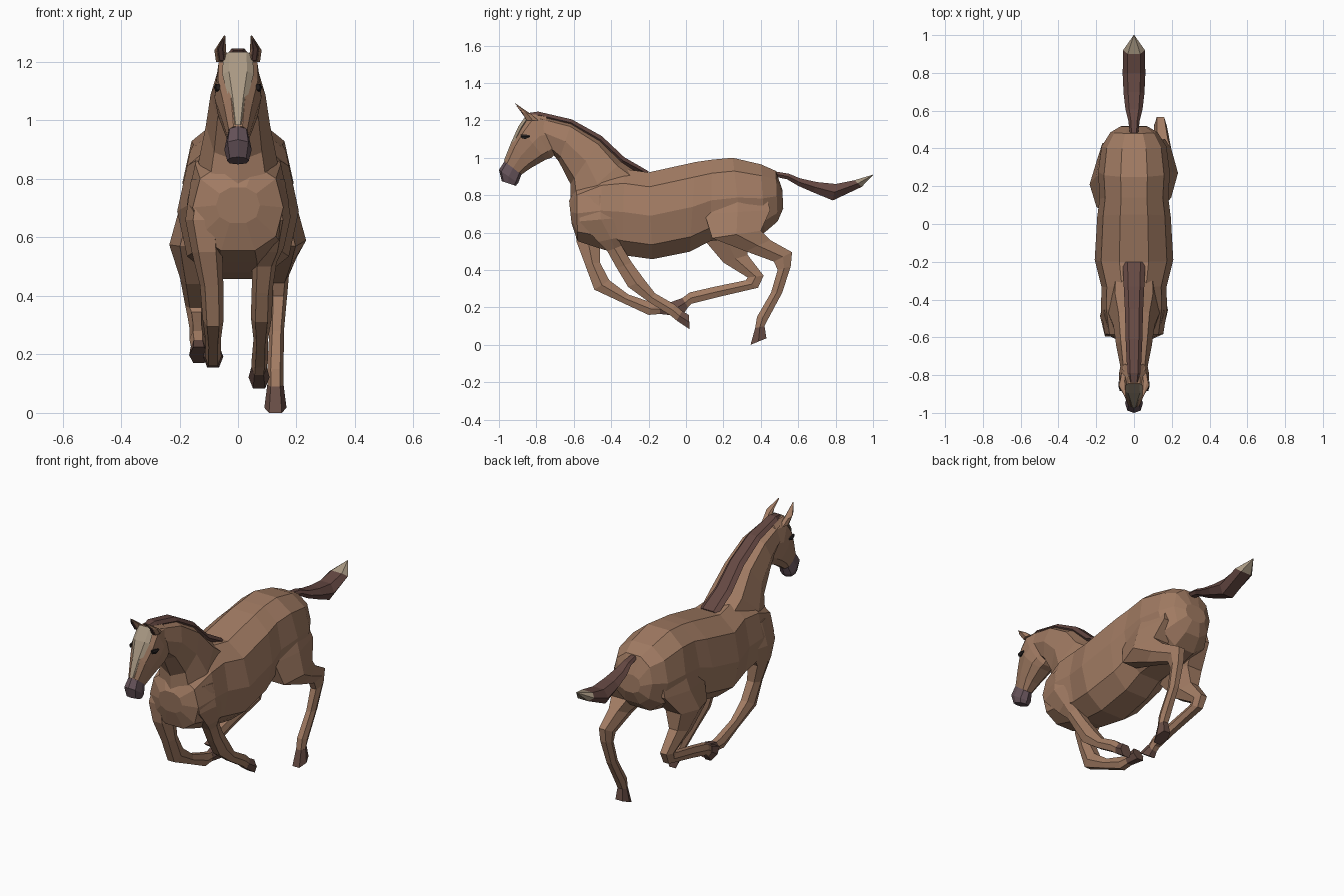
import bpy, bmesh
from math import sin, cos, pi, copysign


def mat(name, r, g, b):
    m = bpy.data.materials.new(name)
    m.diffuse_color = (r, g, b, 1)
    return m


COAT = mat("coat", 0.36, 0.20, 0.125)
DARK = mat("dark_hair", 0.13, 0.065, 0.055)
PALE = mat("pale", 0.40, 0.32, 0.23)
NOSE = mat("nose", 0.13, 0.085, 0.10)
HOOF = mat("hoof", 0.14, 0.075, 0.06)
BLACK = mat("eye", 0.02, 0.015, 0.015)


def loft(name, sections, material, n=6, power=0.8):
    """Skin rings; section = (y, z of one edge, y, z of other edge, half width[, x])."""
    bm = bmesh.new()
    rings = []
    for s in sections:
        y1, z1, y2, z2, w = s[:5]
        cx = s[5] if len(s) > 5 else 0
        ring = []
        top = max(abs(sin(2 * pi * k / n)) for k in range(n)) ** power
        for k in range(n):
            c, v = cos(2 * pi * k / n), sin(2 * pi * k / n)
            c = 0 if abs(c) < 1e-6 else copysign(abs(c) ** power, c)
            v = 0 if abs(v) < 1e-6 else copysign(abs(v) ** power, v) / top
            ring.append(bm.verts.new((cx + w * c,
                                      (y1 + y2) / 2 + v * (y1 - y2) / 2,
                                      (z1 + z2) / 2 + v * (z1 - z2) / 2)))
        rings.append(ring)
    for a, b in zip(rings, rings[1:]):
        for k in range(n):
            j = (k + 1) % n
            bm.faces.new((a[k], a[j], b[j], b[k]))
    bm.faces.new(rings[0])
    bm.faces.new(rings[-1][::-1])
    bmesh.ops.recalc_face_normals(bm, faces=bm.faces)
    me = bpy.data.meshes.new(name)
    bm.to_mesh(me)
    bm.free()
    me.materials.append(material)
    ob = bpy.data.objects.new(name, me)
    bpy.context.collection.objects.link(ob)
    return ob


def extent(me):
    return [max(v.co[i] for v in me.vertices) - min(v.co[i] for v in me.vertices) for i in range(3)]


def merge(body, part):
    """Union a part into the body so no surface is left inside; keep it separate on failure."""
    mod = body.modifiers.new("union", "BOOLEAN")
    mod.operation, mod.solver, mod.object = "UNION", "EXACT", part
    mod.use_self = True
    bpy.context.view_layer.update()
    me = bpy.data.meshes.new_from_object(
        body.evaluated_get(bpy.context.evaluated_depsgraph_get()))
    body.modifiers.remove(mod)
    if len(me.vertices) > len(body.data.vertices) * 0.8:
        old, new, add = extent(body.data), extent(me), extent(part.data)
        if all(q > max(p, r) - 0.005 for p, q, r in zip(old, new, add)):
            body.data = me
            bpy.data.objects.remove(part)


# Barrel, chest and rump
body = loft("body", [
    (-0.625, 0.77, -0.612, 0.65, 0.075), (-0.585, 0.85, -0.58, 0.555, 0.155),
    (-0.45, 0.92, -0.46, 0.515, 0.175), (-0.33, 0.94, -0.34, 0.48, 0.172),
    (-0.20, 0.922, -0.18, 0.458, 0.208), (0.05, 0.977, 0.02, 0.498, 0.195),
    (0.14, 0.99, 0.13, 0.555, 0.182), (0.25, 1.0, 0.30, 0.575, 0.19),
    (0.40, 0.965, 0.42, 0.60, 0.172), (0.48, 0.93, 0.49, 0.66, 0.125),
    (0.515, 0.83, 0.52, 0.73, 0.07)], COAT, n=10, power=0.84)

# Neck and head
neck = loft("neck", [
    (-0.20, 0.90, -0.48, 0.58, 0.13), (-0.33, 0.99, -0.618, 0.73, 0.135),
    (-0.45, 1.105, -0.618, 0.86, 0.11), (-0.61, 1.195, -0.68, 0.98, 0.094),
    (-0.79, 1.235, -0.72, 1.03, 0.072)], COAT, n=8, power=0.85)
head = loft("head", [
    (-0.75, 1.23, -0.69, 1.03, 0.066), (-0.845, 1.232, -0.72, 1.0, 0.078),
    (-0.89, 1.165, -0.75, 0.99, 0.08), (-0.93, 1.08, -0.83, 0.945, 0.058),
    (-0.97, 0.98, -0.88, 0.91, 0.037)], COAT, n=10, power=0.75)
loft("muzzle", [
    (-0.968, 0.985, -0.88, 0.91, 0.037), (-1.0, 0.935, -0.897, 0.865, 0.047),
    (-0.985, 0.875, -0.91, 0.85, 0.037)], NOSE, n=8)
loft("blaze", [
    (-0.85, 1.235, -0.83, 1.215, 0.05), (-0.896, 1.168, -0.87, 1.15, 0.054),
    (-0.935, 1.082, -0.91, 1.07, 0.032), (-0.974, 0.985, -0.95, 0.98, 0.014)], PALE)

# Mane and tail
loft("mane", [
    (-0.20, 0.928, -0.21, 0.90, 0.06), (-0.33, 1.003, -0.35, 0.97, 0.054),
    (-0.45, 1.116, -0.47, 1.08, 0.048), (-0.61, 1.205, -0.62, 1.17, 0.044),
    (-0.79, 1.247, -0.78, 1.21, 0.036), (-0.84, 1.24, -0.82, 1.20, 0.027)], DARK)
loft("tail", [
    (0.46, 0.93, 0.47, 0.90, 0.02), (0.55, 0.915, 0.54, 0.885, 0.03),
    (0.61, 0.89, 0.60, 0.85, 0.045), (0.70, 0.87, 0.68, 0.815, 0.055),
    (0.80, 0.86, 0.785, 0.772, 0.06), (0.90, 0.88, 0.94, 0.845, 0.058)], DARK)
loft("tail_tip", [(0.90, 0.88, 0.94, 0.845, 0.058), (1.0, 0.91, 0.999, 0.907, 0.002)], PALE)

# Ears and eyes
for side, sx in (("right", 1), ("left", -1)):
    loft("ear_" + side, [
        (-0.85, 1.20, -0.79, 1.20, 0.02, sx * 0.055), (-0.875, 1.245, -0.83, 1.235, 0.02, sx * 0.061),
        (-0.915, 1.29, -0.91, 1.289, 0.003, sx * 0.046)], COAT)
    loft("inner_ear_" + side, [
        (-0.855, 1.205, -0.84, 1.20, 0.012, sx * 0.055), (-0.882, 1.245, -0.865, 1.24, 0.012, sx * 0.06),
        (-0.907, 1.278, -0.90, 1.275, 0.003, sx * 0.049)], DARK)
    loft("eye_" + side, [
        (-0.885, 1.125, -0.88, 1.105, 0.008, sx * 0.068), (-0.86, 1.125, -0.86, 1.10, 0.01, sx * 0.072),
        (-0.835, 1.12, -0.835, 1.11, 0.008, sx * 0.074)], BLACK)

# Hind legs: extended right, tucked left
hind_r = loft("hind_leg_right", [
    (0.14, 0.86, 0.42, 0.84, 0.07, 0.09), (0.10, 0.70, 0.45, 0.72, 0.085, 0.115),
    (0.14, 0.57, 0.40, 0.61, 0.085, 0.148), (0.32, 0.50, 0.45, 0.56, 0.05, 0.15),
    (0.47, 0.445, 0.567, 0.495, 0.034, 0.14), (0.49, 0.40, 0.56, 0.42, 0.031, 0.138),
    (0.455, 0.28, 0.515, 0.28, 0.025, 0.132), (0.38, 0.15, 0.44, 0.14, 0.028, 0.128),
    (0.37, 0.09, 0.42, 0.10, 0.027, 0.128)], COAT)
loft("hind_hoof_right", [
    (0.37, 0.09, 0.42, 0.10, 0.028, 0.128), (0.345, 0.0, 0.43, 0.035, 0.038, 0.128)], HOOF)
hind_l = loft("hind_leg_left", [
    (0.12, 0.86, 0.42, 0.84, 0.07, -0.09), (0.07, 0.68, 0.43, 0.70, 0.085, -0.118),
    (0.09, 0.57, 0.33, 0.58, 0.085, -0.15), (0.20, 0.44, 0.33, 0.48, 0.048, -0.15),
    (0.33, 0.36, 0.415, 0.37, 0.035, -0.145), (0.32, 0.345, 0.385, 0.305, 0.03, -0.142),
    (0.15, 0.31, 0.17, 0.255, 0.025, -0.14), (0.02, 0.28, 0.03, 0.22, 0.028, -0.138),
    (-0.02, 0.25, 0.01, 0.20, 0.025, -0.136)], COAT)
loft("hind_hoof_left", [
    (-0.02, 0.25, 0.01, 0.20, 0.026, -0.136), (-0.09, 0.225, -0.01, 0.17, 0.033, -0.134)], HOOF)

# Front legs: both swept back under the belly
front_r = loft("front_leg_right", [
    (-0.56, 0.80, -0.37, 0.80, 0.06, 0.10), (-0.57, 0.66, -0.34, 0.68, 0.062, 0.118),
    (-0.47, 0.55, -0.33, 0.58, 0.052, 0.105), (-0.42, 0.50, -0.345, 0.53, 0.042, 0.09),
    (-0.37, 0.41, -0.29, 0.44, 0.036, 0.083), (-0.31, 0.31, -0.22, 0.345, 0.036, 0.08),
    (-0.20, 0.23, -0.165, 0.275, 0.025, 0.078), (-0.08, 0.155, -0.06, 0.215, 0.028, 0.075),
    (-0.05, 0.13, -0.02, 0.18, 0.026, 0.072)], COAT)
loft("front_hoof_right", [
    (-0.05, 0.13, -0.02, 0.18, 0.027, 0.072), (0.02, 0.083, 0.015, 0.16, 0.036, 0.072)], HOOF)
front_l = loft("front_leg_left", [
    (-0.56, 0.80, -0.37, 0.80, 0.06, -0.10), (-0.595, 0.66, -0.38, 0.66, 0.062, -0.118),
    (-0.585, 0.55, -0.46, 0.54, 0.052, -0.105), (-0.54, 0.43, -0.46, 0.44, 0.04, -0.09),
    (-0.49, 0.295, -0.41, 0.345, 0.036, -0.085), (-0.34, 0.225, -0.31, 0.27, 0.026, -0.085),
    (-0.20, 0.16, -0.18, 0.225, 0.028, -0.085), (-0.14, 0.165, -0.14, 0.215, 0.025, -0.085)], COAT)
loft("front_hoof_left", [
    (-0.14, 0.165, -0.14, 0.215, 0.026, -0.085), (-0.05, 0.155, -0.08, 0.23, 0.035, -0.085)], HOOF)

# One continuous skin
for part in (neck, head, hind_r, hind_l, front_r, front_l):
    merge(body, part)
